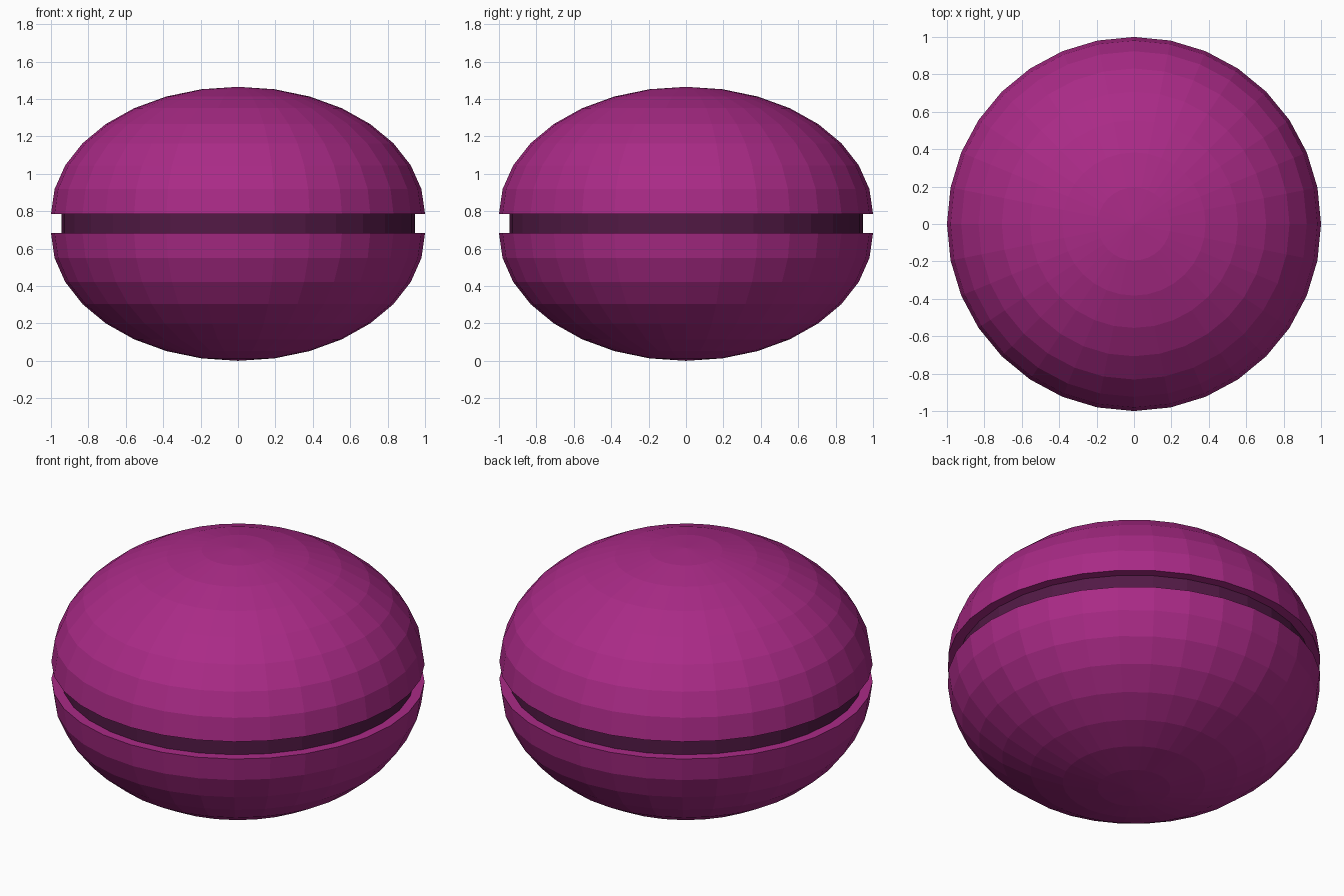
import bpy, bmesh
from mathutils import Matrix

if "Cube" in bpy.data.objects:
    bpy.data.objects.remove(bpy.data.objects["Cube"])

SEGMENTS, RINGS = 32, 16
LOW, HIGH, TOP = 0.683, 0.785, 1.465   # groove bottom, groove top, overall height


def make_material(name, color):
    mat = bpy.data.materials.new(name)
    mat.diffuse_color = color
    mat.use_nodes = True
    mat.node_tree.nodes["Principled BSDF"].inputs["Base Color"].default_value = mat.diffuse_color
    return mat


def add_object(name, bm, mat):
    bmesh.ops.recalc_face_normals(bm, faces=bm.faces)
    mesh = bpy.data.meshes.new(name)
    bm.to_mesh(mesh)
    bm.free()
    mesh.materials.append(mat)
    obj = bpy.data.objects.new(name, mesh)
    bpy.context.collection.objects.link(obj)
    return obj


def shell(name, base, height, mat):
    """Squashed half sphere, closed at its equator; negative height domes down."""
    bm = bmesh.new()
    bmesh.ops.create_uvsphere(bm, u_segments=SEGMENTS, v_segments=RINGS, radius=1)
    low = [v for v in bm.verts if v.co.z < -0.01]
    bmesh.ops.delete(bm, geom=low, context='VERTS')
    rim = [e for e in bm.edges if e.is_boundary]
    bmesh.ops.contextual_create(bm, geom=rim)
    bmesh.ops.transform(bm, verts=bm.verts,
                        matrix=Matrix.Translation((0, 0, base)) @ Matrix.Diagonal((1, 1, height, 1)))
    return add_object(name, bm, mat)


shell_mat = make_material("magenta", (0.40, 0.023, 0.24, 1))
filling_mat = make_material("dark_plum", (0.085, 0.01, 0.06, 1))

# Domed shells above and below the groove
shell("upper_shell", HIGH, TOP - HIGH, shell_mat)
shell("lower_shell", LOW, -LOW, shell_mat)

# Recessed filling disc between the shells
bm = bmesh.new()
bmesh.ops.create_cone(bm, cap_ends=True, segments=SEGMENTS, radius1=0.945, radius2=0.945,
                      depth=HIGH - LOW, matrix=Matrix.Translation((0, 0, (LOW + HIGH) / 2)))
add_object("filling", bm, filling_mat)
